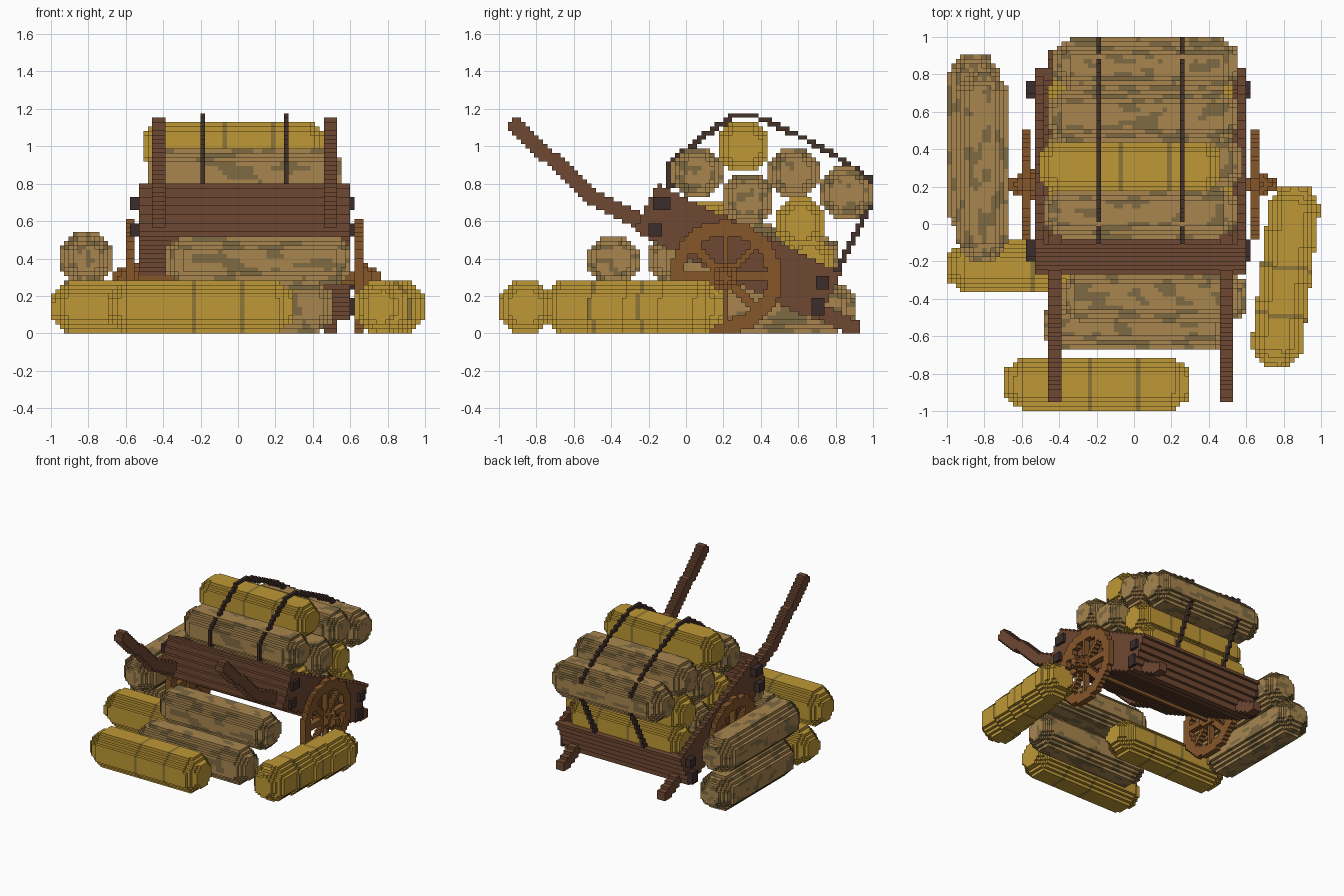
import bpy, bmesh, math
from mathutils import Vector, noise

if "Cube" in bpy.data.objects:
    bpy.data.objects.remove(bpy.data.objects["Cube"])

V = 2 / 85      # block size
CX = 0.035      # cart centre line


def material(name, hexcode):
    lin = []
    for i in (0, 2, 4):
        s = int(hexcode[i:i + 2], 16) / 255
        lin.append(s / 12.92 if s < 0.04045 else ((s + 0.055) / 1.055) ** 2.4)
    m = bpy.data.materials.new(name)
    m.use_nodes = True
    m.diffuse_color = (*lin, 1)
    m.node_tree.nodes["Principled BSDF"].inputs["Base Color"].default_value = (*lin, 1)
    return m


TAN = material("tan bark", "A98650")
PATCH = material("dark bark patch", "7F6B42")
YELLOW = material("yellow wood", "BF9836")
RING = material("yellow wood ring", "8F7636")
BROWN = material("cart brown", "6F4832")
WHEEL = material("wheel brown", "86562A")
IRON = material("dark iron", "3C2D2B")
ROPE = material("dark rope", "44312A")

# The six sides of a block: neighbour offset and corner loop
SIDES = []
for ax in range(3):
    for sgn in (0, 1):
        loop = []
        for p, q in ((0, 0), (1, 0), (1, 1), (0, 1)):
            c = [0, 0, 0]
            c[ax], c[(ax + 1) % 3], c[(ax + 2) % 3] = sgn, p, q
            loop.append(tuple(c))
        off = [0, 0, 0]
        off[ax] = 2 * sgn - 1
        SIDES.append((tuple(off), loop if sgn else loop[::-1]))


def blocks(name, lo, hi, test, mats):
    """Fill a blocky solid: test(x, y, z) gives a material index or None."""
    x0, y0 = (math.floor(v / V) - 1 for v in lo[:2])
    x1, y1 = (math.ceil(v / V) + 1 for v in hi[:2])
    z0, z1 = max(0, math.floor(lo[2] / V) - 1), math.ceil(hi[2] / V) + 1
    cells = {}
    for i in range(x0, x1 + 1):
        for j in range(y0, y1 + 1):
            for k in range(z0, z1 + 1):
                m = test(i * V, j * V, (k + 0.5) * V)
                if m is not None:
                    cells[i, j, k] = m
    bm, verts = bmesh.new(), {}
    for (i, j, k), m in cells.items():
        for (a, b, c), loop in SIDES:
            if (i + a, j + b, k + c) in cells:
                continue
            corners = []
            for p, q, r in loop:
                key = (i + p, j + q, k + r)
                if key not in verts:
                    verts[key] = bm.verts.new(((key[0] - .5) * V, (key[1] - .5) * V, key[2] * V))
                corners.append(verts[key])
            bm.faces.new(corners).material_index = m
    me = bpy.data.meshes.new(name)
    bm.to_mesh(me)
    bm.free()
    for m in mats:
        me.materials.append(m)
    ob = bpy.data.objects.new(name, me)
    bpy.context.collection.objects.link(ob)
    return ob


def log(name, a, b, kind, r=0.137):
    """Eight-sided log with stepped ends between two axis points."""
    a, b = Vector(a), Vector(b)
    length, d = (b - a).length, (b - a).normalized()
    side = Vector((-d.y, d.x, 0))
    seed = a.x * 7 + a.y * 13 + a.z * 29

    def test(x, y, z):
        rel = Vector((x, y, z)) - a
        t, p, q = rel.dot(d), rel.dot(side), rel.z
        end = min(t, length - t)
        if end < 0:
            return None
        rr = r - 0.06 * max(0, 1 - end / 0.09)
        if max(abs(p), abs(q)) > rr or abs(p) + abs(q) > 1.42 * rr:
            return None
        if kind == "yellow":
            return int(any(abs(t / length - f) * length < V / 2 for f in (0.45, 0.72)))
        return int(noise.noise(Vector((t * 9 + seed, p * 22 + seed, q * 22))) > 0.17)

    pad = Vector((r, r, r))
    lo = Vector(map(min, a, b)) - pad
    hi = Vector(map(max, a, b)) + pad
    return blocks(name, lo, hi, test, (YELLOW, RING) if kind == "yellow" else (TAN, PATCH))


# Logs stacked on the cart: kind, y, z, x start, x end
for n, (kind, y, z, xa, xb) in enumerate((
        ("yellow", 0.31, 1.00, -0.51, 0.47), ("tan", 0.06, 0.86, -0.48, 0.55),
        ("tan", 0.58, 0.86, -0.45, 0.55), ("tan", 0.855, 0.75, -0.43, 0.56),
        ("tan", 0.33, 0.72, -0.44, 0.58), ("yellow", 0.61, 0.59, -0.46, 0.53),
        ("yellow", 0.13, 0.57, -0.46, 0.53), ("tan", 0.40, 0.44, -0.46, 0.54),
        ("yellow", 0.66, 0.38, -0.46, 0.53))):
    log(f"cart_log_{n + 1}", (xa, y, z), (xb, y, z), kind)

# Logs lying on the ground around the cart
for n, (kind, a, b) in enumerate((
        ("yellow", (-0.69, -0.855, 0.14), (0.30, -0.855, 0.14)),
        ("tan", (-0.48, -0.54, 0.14), (0.51, -0.54, 0.14)),
        ("yellow", (-0.99, -0.23, 0.14), (0.0, -0.23, 0.14)),
        ("tan", (-0.38, -0.39, 0.39), (0.61, -0.39, 0.39)),
        ("yellow", (0.87, 0.20, 0.14), (0.75, -0.76, 0.14)),
        ("tan", (-0.855, -0.06, 0.14), (-0.855, 0.90, 0.14)),
        ("tan", (-0.81, -0.19, 0.40), (-0.81, 0.81, 0.40)))):
    log(f"ground_log_{n + 1}", a, b, kind)

# Tilted cart frame: u runs back and down, v is square to the bed
COS, SIN = math.cos(math.radians(26)), math.sin(math.radians(26))


def to_uv(y, z):
    y, z = y + 0.15, z - 0.80
    return y * COS - z * SIN, y * SIN + z * COS


def cart_box(x, y, z):
    u, v = to_uv(y, z)
    w = abs(x - CX)
    if not (w < 0.565 and 0 <= u <= 1.09 and -0.29 <= v <= 0):
        return None
    shell = w > 0.51 or u < 0.055 or u > 1.035 or v < -0.24
    return 0 if shell else None


blocks("cart_box", (-0.55, -0.32, 0), (0.62, 0.9, 0.85), cart_box, (BROWN,))


def seg_dist(p, a, b):
    ab = b - a
    t = max(0, min(1, (p - a).dot(ab) / ab.dot(ab)))
    return (p - a - ab * t).length


def path_part(name, x, half, radius, path, mat):
    """Bar following a side-on path (y, z)."""
    pts = [Vector(p) for p in path]

    def test(px, y, z):
        if abs(px - x) > half:
            return None
        p = Vector((y, z))
        return 0 if any(seg_dist(p, a, b) < radius for a, b in zip(pts, pts[1:])) else None

    ys, zs = zip(*path)
    blocks(name, (x - half, min(ys) - radius, min(zs) - radius),
           (x + half, max(ys) + radius, max(zs) + radius), test, (mat,))


# Long beams that bend up into the handles, wheels, bolts
HANDLE = ((-0.91, 1.11), (-0.6, 0.82), (-0.48, 0.715), (-0.25, 0.6), (0.9, 0.03))
for s, label in ((-1, "right"), (1, "left")):
    path_part(f"{label}_handle_beam", CX + s * 0.4545, 0.037, 0.041, HANDLE, BROWN)

    def wheel(x, y, z, s=s):
        if not 0.592 < (x - CX) * s < 0.645:
            return None
        y, z = y - 0.21, z - 0.30
        r = math.hypot(y, z)
        if r > 0.302:
            return None
        spoke = any(abs(y * math.sin(a) - z * math.cos(a)) < 0.02
                    for a in (i * math.pi / 4 for i in range(4)))
        return 0 if r > 0.222 or r < 0.065 or spoke else None

    blocks(f"{label}_wheel", (-0.7, -0.1, 0) if s < 0 else (0.55, -0.1, 0),
           (-0.5, 0.52, 0.61) if s < 0 else (0.75, 0.52, 0.61), wheel, (WHEEL,))
    for n, (y, z) in enumerate(((-0.13, 0.69), (-0.16, 0.56), (0.73, 0.27), (0.70, 0.14))):
        x = CX + s * 0.58
        blocks(f"{label}_bolt_{n + 1}", (x - .03, y - .05, z - .05), (x + .03, y + .05, z + .05),
               lambda px, py, pz, x=x, y=y, z=z:
               0 if abs(px - x) < 0.02 and max(abs(py - y), abs(pz - z)) < 0.037 else None, (IRON,))


# Axle with tapered ends
def axle(x, y, z):
    w = abs(x - CX - 0.008)
    if w > 0.715:
        return None
    r = 0.035 if w < 0.57 else 0.075 - max(0, w - 0.62) * 0.5
    return 0 if math.hypot(y - 0.21, z - 0.30) < r else None


blocks("axle", (-0.7, 0.1, 0.2), (0.8, 0.32, 0.4), axle, (WHEEL,))

# Two ropes tied over the load
ROPE_PATH = ((-0.08, 0.78), (-0.08, 0.91), (0.0, 0.98), (0.13, 1.08), (0.25, 1.16), (0.37, 1.16),
             (0.6, 1.06), (0.75, 0.98), (0.98, 0.83), (0.98, 0.68), (0.9, 0.52), (0.80, 0.32))
for x, label in ((-8 * V, "right"), (11 * V, "left")):
    path_part(f"{label}_rope", x, 0.012, 0.0145, ROPE_PATH, ROPE)
